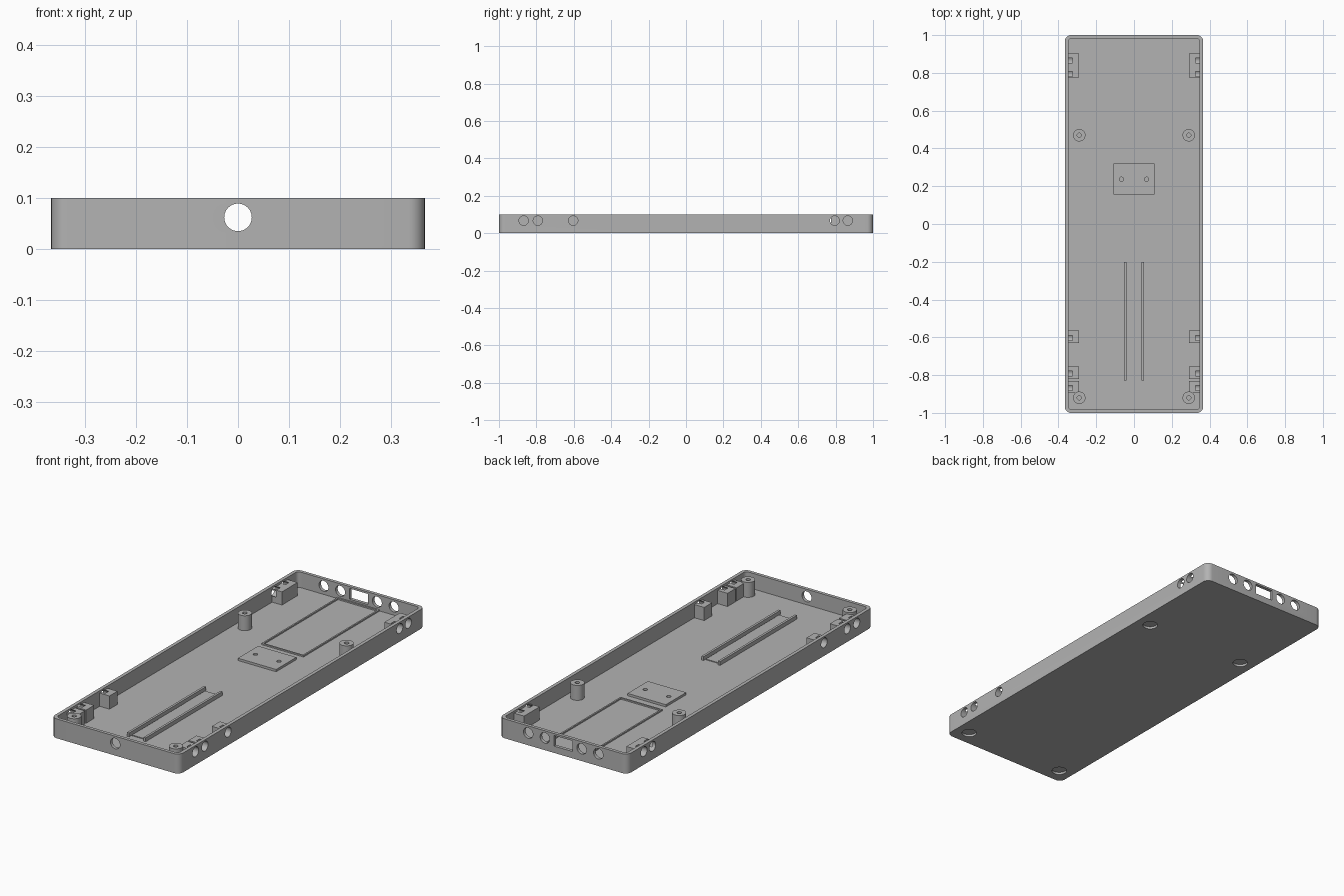
import bpy, bmesh, math
from mathutils import Matrix

if "Cube" in bpy.data.objects:
    bpy.data.objects.remove(bpy.data.objects["Cube"])

grey = bpy.data.materials.new("plain_grey")
grey.diffuse_color = (0.45, 0.45, 0.45, 1)
grey.use_nodes = True
grey.node_tree.nodes["Principled BSDF"].inputs["Base Color"].default_value = grey.diffuse_color

FLOOR = 0.02      # top of the tray floor
WALL_X = 0.348    # inner face of the side walls


def add_box(bm, x0, x1, y0, y1, z0, z1):
    m = (Matrix.Translation(((x0 + x1) / 2, (y0 + y1) / 2, (z0 + z1) / 2))
         @ Matrix.Diagonal((abs(x1 - x0), abs(y1 - y0), z1 - z0, 1)))
    return bmesh.ops.create_cube(bm, size=1, matrix=m)["verts"]


def add_rounded(bm, hx, hy, z0, z1, r):
    verts = add_box(bm, -hx, hx, -hy, hy, z0, z1)
    edges = [e for e in {e for v in verts for e in v.link_edges}
             if abs(e.verts[0].co.z - e.verts[1].co.z) > 1e-4]
    bmesh.ops.bevel(bm, geom=edges, offset=r, segments=8, profile=0.5, affect='EDGES')


def add_cyl(bm, centre, r, depth, axis='Z', n=40):
    rot = {'X': Matrix.Rotation(math.pi / 2, 4, 'Y'),
           'Y': Matrix.Rotation(math.pi / 2, 4, 'X'), 'Z': Matrix()}[axis]
    bmesh.ops.create_cone(bm, cap_ends=True, segments=n, radius1=r, radius2=r,
                          depth=depth, matrix=Matrix.Translation(centre) @ rot)


def finish(name, bm):
    me = bpy.data.meshes.new(name)
    bm.to_mesh(me)
    bm.free()
    me.materials.append(grey)
    ob = bpy.data.objects.new(name, me)
    bpy.context.collection.objects.link(ob)
    return ob


def activate(ob):
    bpy.ops.object.select_all(action='DESELECT')
    ob.select_set(True)
    bpy.context.view_layer.objects.active = ob


def cut(ob, cutter):
    cutter.hide_render = True
    activate(ob)
    mod = ob.modifiers.new("cut", 'BOOLEAN')
    mod.object, mod.operation, mod.solver = cutter, 'DIFFERENCE', 'EXACT'
    bpy.ops.object.modifier_apply(modifier=mod.name)


def smooth(ob):
    activate(ob)
    bpy.ops.object.shade_smooth_by_angle(angle=math.radians(30))


# Cutters: cavity, wall openings, screw holes
bm = bmesh.new()
add_rounded(bm, WALL_X, 0.983, FLOOR, 0.2, 0.018)
cavity = finish("cavity_cutter", bm)

posts = [(s * 0.29, y) for s in (-1, 1) for y in (0.47, -0.92)]
bm = bmesh.new()
for s in (-1, 1):
    for y in (-0.868, -0.792, -0.603, 0.795, 0.865):   # side button holes
        add_cyl(bm, (s * 0.36, y, 0.067), 0.025, 0.07, 'X')
    for x in (0.105, 0.2):                              # back round ports
        add_cyl(bm, (s * x, 1, 0.063), 0.027, 0.08, 'Y')
add_box(bm, -0.052, 0.052, 0.95, 1.05, 0.035, 0.09)     # back slot
add_cyl(bm, (0, -1, 0.062), 0.027, 0.08, 'Y')           # front port
for x, y in posts:                                      # underside recesses
    add_cyl(bm, (x, y, 0), 0.036, 0.024)
openings = finish("opening_cutter", bm)

bm = bmesh.new()
for x, y in posts:
    add_cyl(bm, (x, y, 0.09), 0.011, 0.08, n=24)
for s in (-1, 1):
    add_cyl(bm, (s * 0.067, 0.237, 0.03), 0.011, 0.018, n=24)
screws = finish("screw_cutter", bm)

# Tray shell
bm = bmesh.new()
add_rounded(bm, 0.366, 1, 0, 0.1, 0.032)
tray = finish("tray", bm)
cut(tray, cavity)
cut(tray, openings)
smooth(tray)

# Button blocks along both side walls
bm = bmesh.new()
for s in (-1, 1):
    for y0, y1 in ((0.775, 0.902), (-0.63, -0.565), (-0.82, -0.755), (-0.896, -0.83)):
        add_box(bm, s * 0.292, s * (WALL_X + 0.004), y0, y1, 0.014, 0.088)
blocks = finish("button_blocks", bm)
cut(blocks, openings)
smooth(blocks)

# Screw posts
bm = bmesh.new()
for x, y in posts:
    add_cyl(bm, (x, y, 0.056), 0.033, 0.082)
post_ob = finish("screw_posts", bm)
cut(post_ob, screws)
smooth(post_ob)

# Mounting plate
bm = bmesh.new()
add_box(bm, -0.109, 0.109, 0.155, 0.32, 0.015, 0.032)
plate = finish("mounting_plate", bm)
cut(plate, screws)
smooth(plate)

# Guide rails with a low pad between them
bm = bmesh.new()
for s in (-1, 1):
    add_box(bm, s * 0.041, s * 0.053, -0.828, -0.202, 0.015, 0.04)
finish("guide_rails", bm)
bm = bmesh.new()
add_box(bm, -0.037, 0.037, -0.81, -0.215, 0.015, 0.024)
finish("rail_pad", bm)

# Thin frame on the floor by the back wall
bm = bmesh.new()
for s in (-1, 1):
    add_box(bm, s * 0.112, s * 0.12, 0.362, 0.984, 0.015, 0.027)
for y in (0.362, 0.974):
    add_box(bm, -0.112, 0.112, y, y + 0.008, 0.015, 0.027)
finish("floor_frame", bm)

for helper in (cavity, openings, screws):
    bpy.data.objects.remove(helper)
